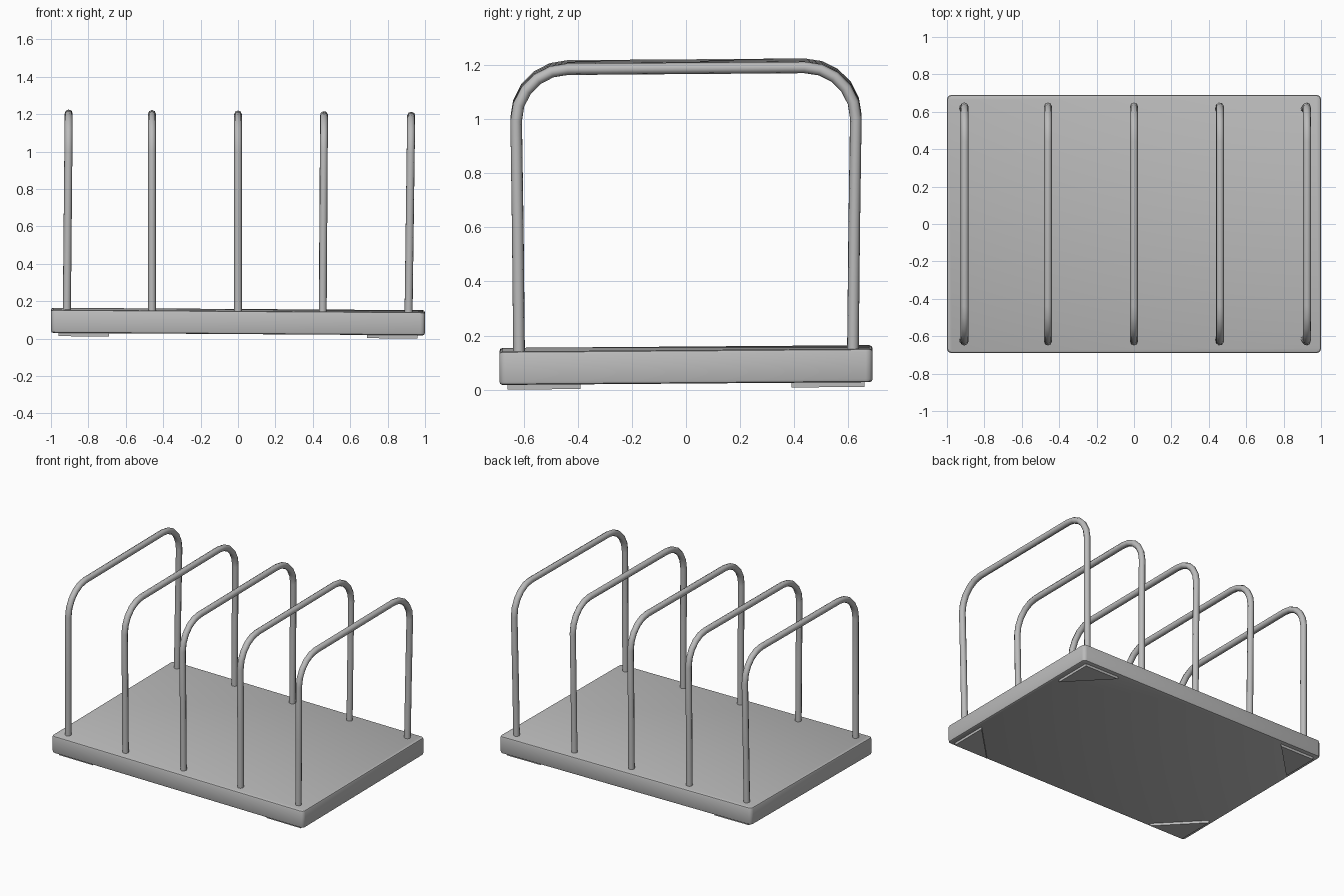
import bpy, bmesh, math

if "Cube" in bpy.data.objects:
    bpy.data.objects.remove(bpy.data.objects["Cube"])

grey = bpy.data.materials.new("plain_grey")
grey.diffuse_color = (0.5, 0.5, 0.5, 1)
grey.use_nodes = True
grey.node_tree.nodes["Principled BSDF"].inputs["Base Color"].default_value = grey.diffuse_color


def tilt(x, y):
    # the whole rack leans very slightly
    return -0.0065 * x + 0.0075 * y


def finish(bm, name):
    for v in bm.verts:
        v.co.z += tilt(v.co.x, v.co.y)
    bmesh.ops.recalc_face_normals(bm, faces=bm.faces)
    mesh = bpy.data.meshes.new(name)
    bm.to_mesh(mesh)
    bm.free()
    mesh.materials.append(grey)
    obj = bpy.data.objects.new(name, mesh)
    bpy.context.collection.objects.link(obj)
    return obj


def smooth(obj, angle):
    bpy.ops.object.select_all(action='DESELECT')
    obj.select_set(True)
    bpy.context.view_layer.objects.active = obj
    bpy.ops.object.shade_smooth_by_angle(angle=math.radians(angle))


# Base slab with softened edges
bm = bmesh.new()
bmesh.ops.create_cube(bm, size=1)
for v in bm.verts:
    v.co = (v.co.x * 2.0, v.co.y * 1.38, 0.091 + v.co.z * 0.124)
upright = [e for e in bm.edges if abs(e.verts[0].co.z - e.verts[1].co.z) > 0.1]
bmesh.ops.bevel(bm, geom=upright, offset=0.025, segments=3, profile=0.5, affect='EDGES')
rims = [e for e in bm.edges if abs(e.verts[0].co.z - e.verts[1].co.z) < 0.01]
bmesh.ops.bevel(bm, geom=rims, offset=0.012, segments=2, profile=0.5, affect='EDGES')
smooth(finish(bm, "base"), 40)

# Thin triangular corner feet
for sx, side in ((-1, "left"), (1, "right")):
    for sy, end in ((-1, "front"), (1, "back")):
        bm = bmesh.new()
        corners = [(0.96, 0.66), (0.69, 0.66), (0.96, 0.39)]
        low = [bm.verts.new((sx * x, sy * y, 0.0115)) for x, y in corners]
        high = [bm.verts.new((sx * x, sy * y, 0.035)) for x, y in corners]
        bm.faces.new(low)
        bm.faces.new(high)
        for i in range(3):
            j = (i + 1) % 3
            bm.faces.new((low[i], low[j], high[j], high[i]))
        finish(bm, f"foot_{end}_{side}")

# Half outline of a hoop in (y, z): upright leg, rounded corner, flat top
R, TOP, HALF = 0.19, 1.194, 0.628
half = [(0.617, 0.12), (0.622, 0.6)]
for i in range(6):
    a = math.radians(18 * i)
    half.append((HALF - R + R * math.cos(a), TOP - R + R * math.sin(a)))
path = [(-y, z) for y, z in half] + half[::-1]

# Five wire hoops, the outer ones leaning a touch to the right
hoops = [(-0.915, -0.905), (-0.46, -0.46), (0.0, 0.0), (0.453, 0.46), (0.912, 0.926)]
for n, (x_low, x_high) in enumerate(hoops, 1):
    curve = bpy.data.curves.new(f"wire_hoop_{n}", 'CURVE')
    curve.dimensions = '3D'
    curve.bevel_depth = 0.0215
    curve.bevel_resolution = 2
    curve.use_fill_caps = True
    spline = curve.splines.new('POLY')
    spline.points.add(len(path) - 1)
    for p, (y, z) in zip(spline.points, path):
        x = x_low + (x_high - x_low) * (z - 0.15) / 1.05
        p.co = (x, y, z + tilt(x, y), 1)
    spline.use_smooth = True
    curve.materials.append(grey)
    obj = bpy.data.objects.new(f"wire_hoop_{n}", curve)
    bpy.context.collection.objects.link(obj)
    bpy.ops.object.select_all(action='DESELECT')
    obj.select_set(True)
    bpy.context.view_layer.objects.active = obj
    bpy.ops.object.convert(target='MESH')
    smooth(bpy.context.object, 50)
